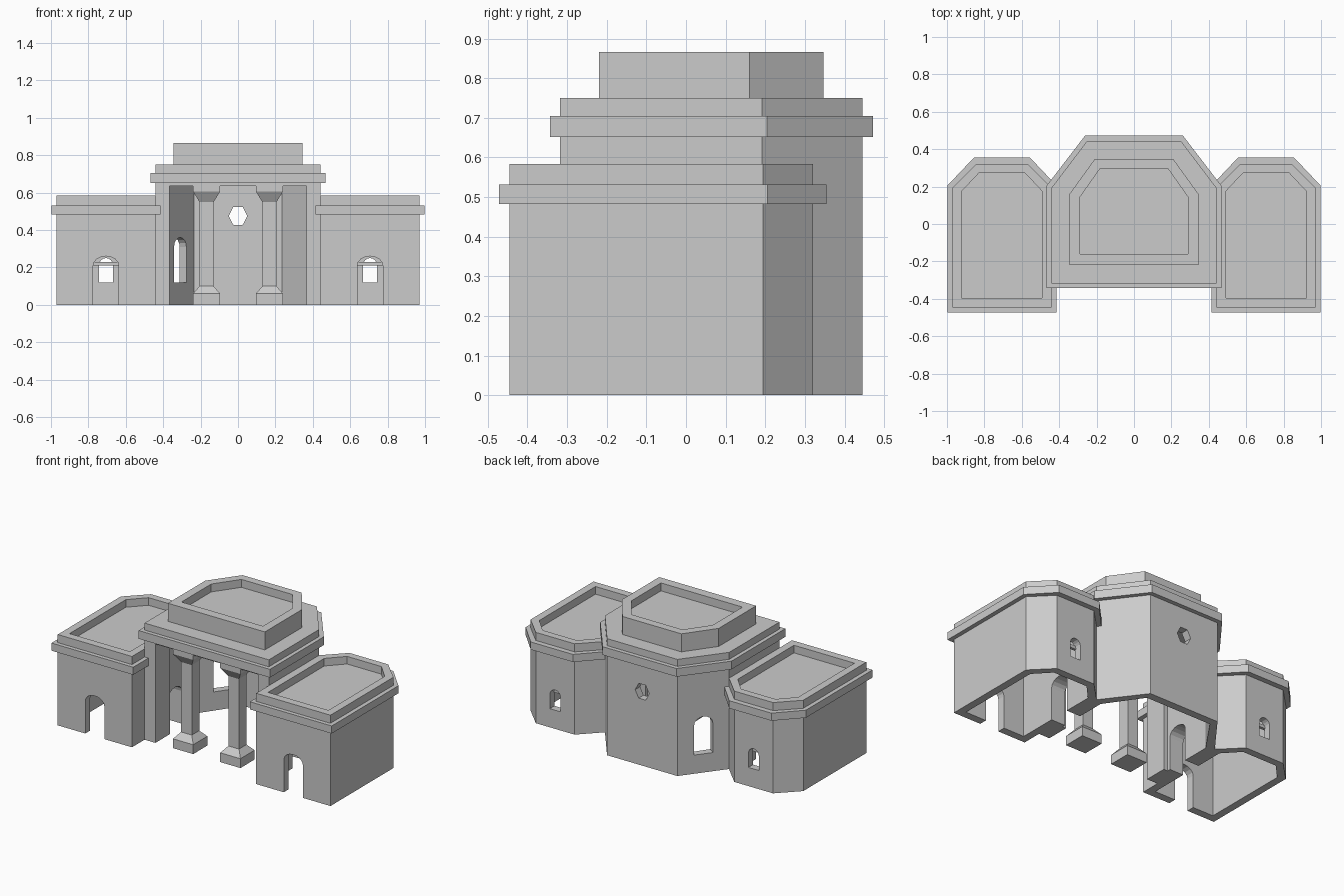
import bpy, bmesh, math
from mathutils import Matrix, Vector

if "Cube" in bpy.data.objects:
    bpy.data.objects.remove(bpy.data.objects["Cube"])


def loft(name, rings):
    """Closed solid through a list of equal-length point rings."""
    bm = bmesh.new()
    vs = [[bm.verts.new(p) for p in r] for r in rings]
    n = len(rings[0])
    bm.faces.new(vs[0])
    bm.faces.new(vs[-1])
    for a, b in zip(vs, vs[1:]):
        for i in range(n):
            j = (i + 1) % n
            bm.faces.new((a[i], a[j], b[j], b[i]))
    bmesh.ops.recalc_face_normals(bm, faces=bm.faces)
    me = bpy.data.meshes.new(name)
    bm.to_mesh(me)
    bm.free()
    ob = bpy.data.objects.new(name, me)
    bpy.context.collection.objects.link(ob)
    return ob


def plan(cx, half, back, y0, yc, yb):
    """Rectangle plan with two chamfered rear corners."""
    return [(cx - half, y0), (cx + half, y0), (cx + half, yc),
            (cx + back, yb), (cx - back, yb), (cx - half, yc)]


def prism(name, pts, z0, z1):
    return loft(name, [[(x, y, z) for x, y in pts] for z in (z0, z1)])


def box(name, x0, x1, y0, y1, z0, z1):
    return prism(name, [(x0, y0), (x1, y0), (x1, y1), (x0, y1)], z0, z1)


def opening(profile, x, y, angle, depth):
    """Cutter: a (u, z) profile pushed through a wall turned by angle."""
    rings = [[(u, d, z) for u, z in profile] for d in (-depth / 2, depth / 2)]
    ob = loft("cutter", rings)
    ob.data.transform(Matrix.Translation((x, y, 0)) @ Matrix.Rotation(angle, 4, 'Z'))
    return ob


def arch(width, z0, spring, top, n=8):
    w = width / 2
    pts = [(-w, z0), (w, z0)]
    return pts + [(w * math.cos(math.pi * i / n),
                   spring + (top - spring) * math.sin(math.pi * i / n)) for i in range(n + 1)]


def cut(ob, cutters):
    for c in cutters:
        m = ob.modifiers.new("cut", 'BOOLEAN')
        m.operation = 'DIFFERENCE'
        m.solver = 'EXACT'
        m.object = c
    bpy.context.view_layer.update()
    dg = bpy.context.evaluated_depsgraph_get()
    me = bpy.data.meshes.new_from_object(ob.evaluated_get(dg))
    ob.modifiers.clear()
    ob.data = me
    for c in cutters:
        bpy.data.objects.remove(c)


DOOR = arch(0.136, -0.05, 0.21, 0.26)
SIDE_Y = -0.08

# central hall: open front, hexagonal rear window, one tall chamfer window
hall = prism("central_hall", plan(0, 0.442, 0.25, -0.318, 0.192, 0.445), 0, 0.75)
hexagon = [(0.05 * math.cos(i * math.pi / 3), 0.475 + 0.055 * math.sin(i * math.pi / 3)) for i in range(6)]
chamfer = math.atan2(0.445 - 0.192, 0.442 - 0.25)
cut(hall, [
    prism("cutter", plan(0, 0.392, 0.235, -0.17, 0.17, 0.395), -0.1, 0.635),
    box("cutter", -0.365, 0.365, -0.5, -0.1, -0.1, 0.635),
    opening(hexagon, 0, 0.42, 0, 0.2),
    opening(arch(0.115, 0.12, 0.31, 0.36), -0.33, 0.305, chamfer, 0.2),
    opening(DOOR, -0.41, SIDE_Y, math.pi / 2, 0.14),
    opening(DOOR, 0.41, SIDE_Y, math.pi / 2, 0.14),
])

# central cornice band, hollowed around the hall
band = prism("central_cornice", plan(0, 0.467, 0.262, -0.343, 0.205, 0.472), 0.652, 0.705)
cut(band, [prism("cutter", plan(0, 0.43, 0.245, -0.306, 0.188, 0.433), 0.6, 0.8)])

# attic with sunken roof
attic = prism("attic", plan(0, 0.345, 0.21, -0.22, 0.16, 0.347), 0.75, 0.866)
cut(attic, [prism("cutter", plan(0, 0.29, 0.182, -0.16, 0.142, 0.295), 0.815, 1)])

for s, side in ((-1, "left"), (1, "right")):
    cx = 0.706 * s

    # wing: hollow below, sunken roof, door, rear window and passage to the hall
    wing = prism(side + "_wing", plan(cx, 0.264, 0.138, -0.446, 0.194, 0.321), 0, 0.584)
    inner = plan(cx, 0.215, 0.122, -0.396, 0.175, 0.274)
    cut(wing, [
        prism("cutter", inner, -0.1, 0.485),
        prism("cutter", inner, 0.535, 0.8),
        opening(DOOR, cx, -0.42, 0, 0.15),
        opening(arch(0.075, 0.12, 0.21, 0.25), cx, 0.3, 0, 0.15),
        opening(DOOR, 0.46 * s, SIDE_Y, math.pi / 2, 0.16),
    ])

    # wing cornice band
    ring = prism(side + "_wing_cornice", plan(cx, 0.291, 0.15, -0.472, 0.206, 0.355), 0.483, 0.532)
    cut(ring, [prism("cutter", plan(cx, 0.252, 0.133, -0.434, 0.19, 0.309), 0.4, 0.6)])

    # transom bar of the rear window
    box(side + "_window_bar", cx - 0.068, cx + 0.068, 0.262, 0.28, 0.21, 0.23)

    # square column with flared base and capital
    profile = [(0.072, 0), (0.072, 0.06), (0.038, 0.1), (0.038, 0.55), (0.072, 0.605), (0.072, 0.636)]
    px, py = 0.168 * s, -0.246
    loft(side + "_column", [[(px + a * r, py + b * r, z) for a, b in ((-1, -1), (1, -1), (1, 1), (-1, 1))]
                            for r, z in profile])
